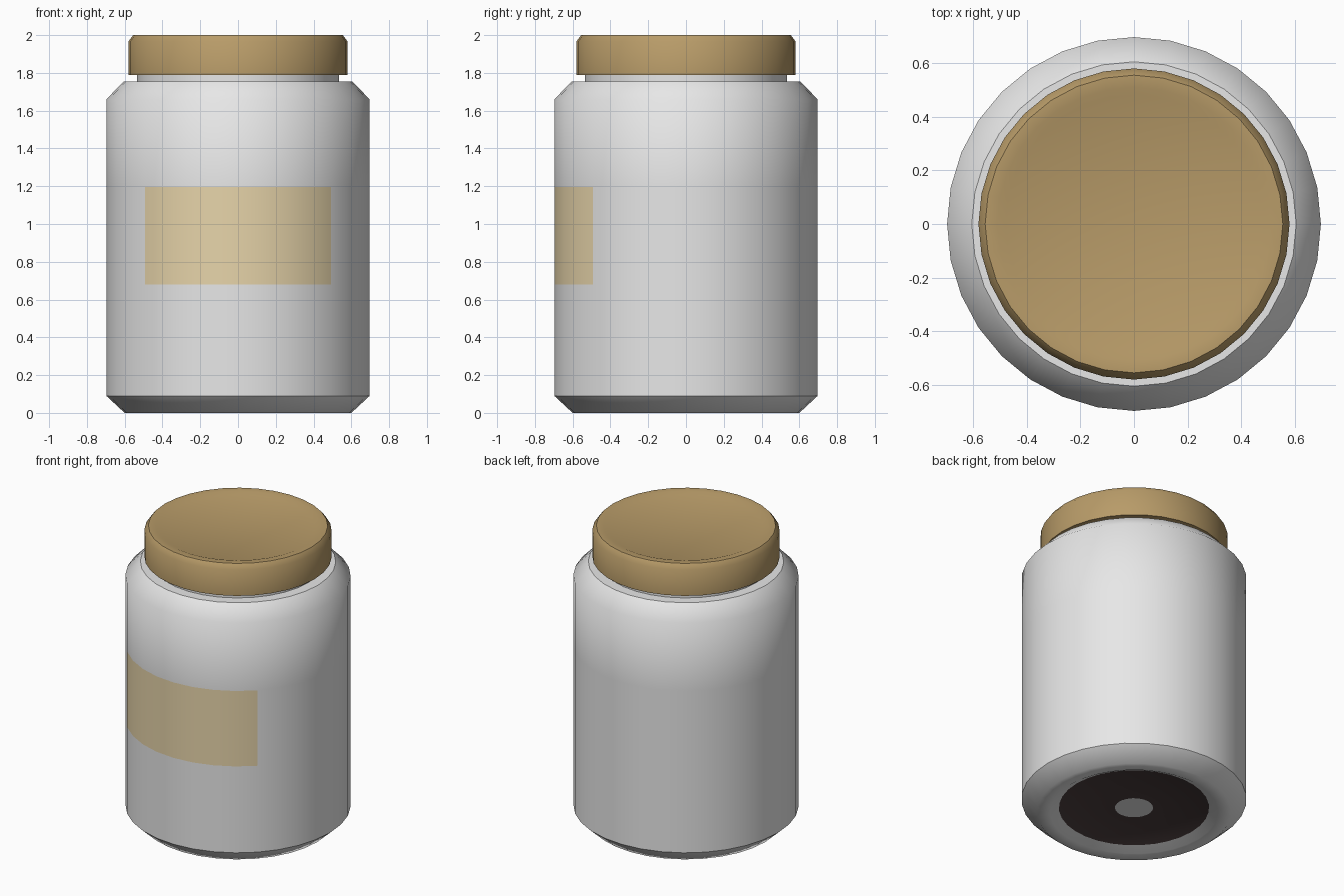
import bpy, bmesh, math

SIDES = 32

cube = bpy.data.objects.get("Cube")
if cube:
    bpy.data.objects.remove(cube, do_unlink=True)


def material(name, rgb):
    mat = bpy.data.materials.new(name)
    mat.use_nodes = True
    color = (*rgb, 1.0)
    mat.diffuse_color = color
    for node in mat.node_tree.nodes:
        if node.type == 'BSDF_PRINCIPLED':
            node.inputs["Base Color"].default_value = color
    return mat


white = material("white_plastic", (0.8, 0.8, 0.8))
tan = material("tan_lid", (0.48, 0.33, 0.14))
cream = material("cream_label", (0.8, 0.66, 0.4))
dark = material("dark_base", (0.07, 0.047, 0.047))


def lathe(name, profile, mats, rule=None):
    """Revolve (radius, height) points around z; rule picks a material per face centre."""
    bm = bmesh.new()
    verts = [bm.verts.new((r, 0, z)) for r, z in profile]
    edges = [bm.edges.new(pair) for pair in zip(verts, verts[1:])]
    bmesh.ops.spin(bm, geom=verts + edges, cent=(0, 0, 0), axis=(0, 0, 1),
                   angle=2 * math.pi, steps=SIDES)
    bmesh.ops.remove_doubles(bm, verts=bm.verts[:], dist=0.0001)
    bmesh.ops.recalc_face_normals(bm, faces=bm.faces[:])
    if rule:
        for face in bm.faces:
            face.material_index = rule(face.calc_center_median())
    mesh = bpy.data.meshes.new(name)
    bm.to_mesh(mesh)
    bm.free()
    for mat in mats:
        mesh.materials.append(mat)
    obj = bpy.data.objects.new(name, mesh)
    bpy.context.collection.objects.link(obj)
    bpy.ops.object.select_all(action='DESELECT')
    obj.select_set(True)
    bpy.context.view_layer.objects.active = obj
    bpy.ops.object.shade_smooth_by_angle(angle=math.radians(44))
    return obj


# Jar: recessed base, chamfers, wall split at the label, shoulder and neck
BASE_Z, LABEL_LOW, LABEL_HIGH = 0.03, 0.68, 1.195
jar_profile = [
    (0, BASE_Z), (0.118, BASE_Z), (0.465, BASE_Z), (0.52, 0), (0.6, 0),
    (0.697, 0.09), (0.697, LABEL_LOW), (0.697, LABEL_HIGH), (0.697, 1.66),
    (0.605, 1.755), (0.535, 1.755), (0.535, 1.82), (0, 1.82),
]


def jar_color(c):
    radius = math.hypot(c.x, c.y)
    if LABEL_LOW < c.z < LABEL_HIGH and -c.y > abs(c.x):
        return 1  # front quarter of the wall is the label
    if abs(c.z - BASE_Z) < 0.001 and radius > 0.118:
        return 2  # dark ring under the base
    return 0


lathe("jar_body", jar_profile, [white, cream, dark], jar_color)

# Lid: straight skirt, chamfered rim and a shallow dished top
lathe("lid", [
    (0, 1.79), (0.58, 1.79), (0.58, 1.967), (0.555, 2.0),
    (0.51, 2.0), (0.48, 1.988), (0, 1.988),
], [tan])
